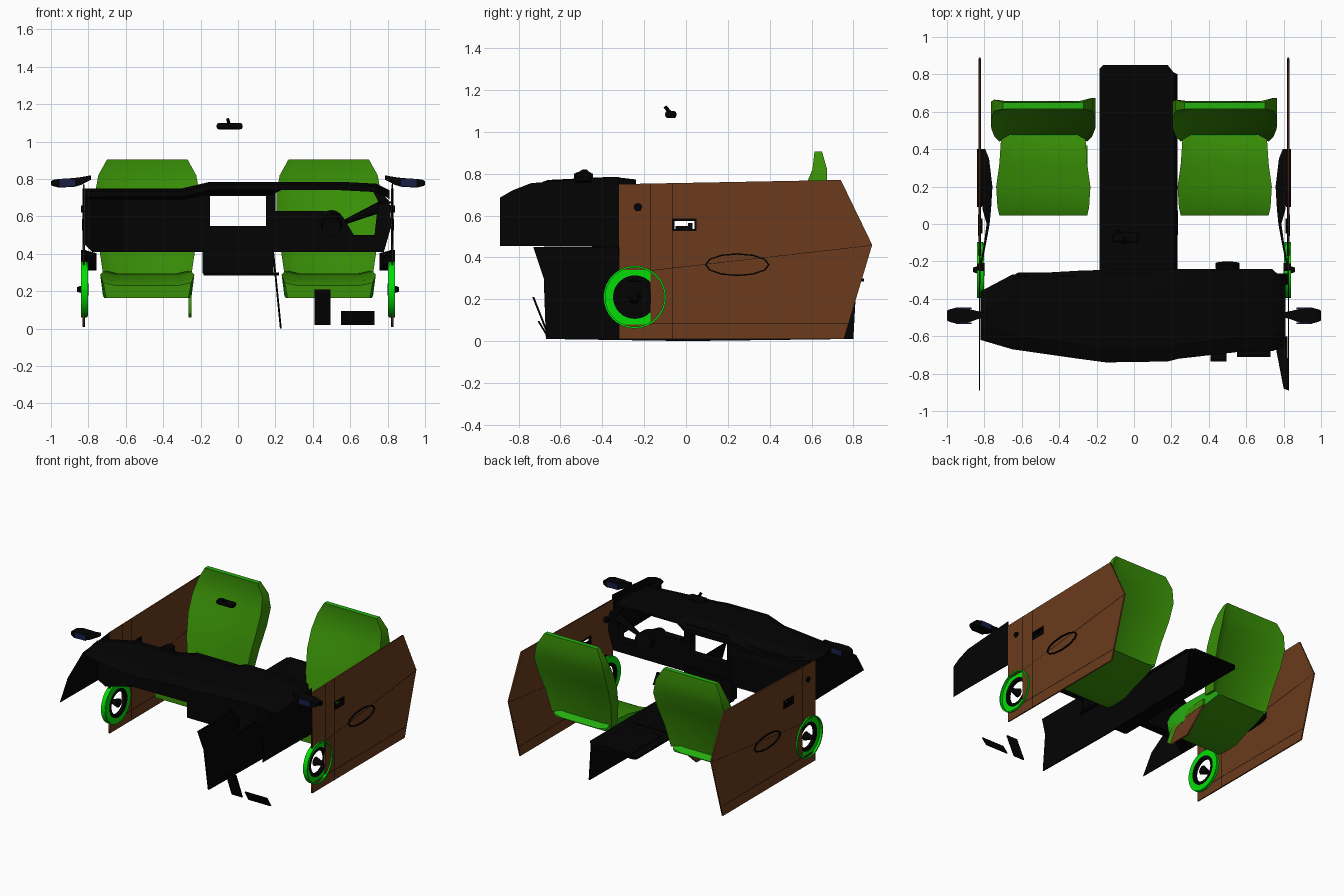
import bpy, bmesh
from math import cos, sin, pi
from mathutils import Matrix, Vector

cube = bpy.data.objects.get("Cube")
if cube:
    bpy.data.objects.remove(cube, do_unlink=True)


def material(name, rgb):
    m = bpy.data.materials.new(name)
    m.use_nodes = True
    m.diffuse_color = (*rgb, 1)
    m.node_tree.nodes["Principled BSDF"].inputs["Base Color"].default_value = (*rgb, 1)
    return m


BLACK = material("black plastic", (.001, .001, .001))
BROWN = material("brown door trim", (.145, .043, .012))
CLOTH = material("green seat cloth", (.04, .275, .002))
PIPING = material("vivid green seat edge", (.018, .43, .005))
RING = material("bright green speaker", (.001, .72, .002))
NAVY = material("navy mirror glass", (.009, .013, .06))

# Frames that stand a flat drawing up along an axis
FRAMES = {
    "X": Matrix(((0, 0, 1, 0), (1, 0, 0, 0), (0, 1, 0, 0), (0, 0, 0, 1))),
    "Y": Matrix(((1, 0, 0, 0), (0, 0, -1, 0), (0, 1, 0, 0), (0, 0, 0, 1))),
    "Z": Matrix.Identity(4),
}


def add(name, mesh, *mats, smooth=False):
    for m in mats:
        mesh.materials.append(m)
    if smooth:
        mesh.shade_smooth()
        mesh.set_sharp_from_angle(angle=.7)
    ob = bpy.data.objects.new(name, mesh)
    bpy.context.collection.objects.link(ob)
    return ob


def from_bmesh(name, bm, *mats, smooth=False):
    bmesh.ops.recalc_face_normals(bm, faces=bm.faces)
    mesh = bpy.data.meshes.new(name)
    bm.to_mesh(mesh)
    bm.free()
    return add(name, mesh, *mats, smooth=smooth)


def plate(name, loops, thick, axis, pos, mat):
    """Flat outline with holes, thickened along an axis."""
    cu = bpy.data.curves.new(name + " outline", "CURVE")
    cu.dimensions, cu.fill_mode, cu.extrude = "2D", "BOTH", thick / 2
    for loop in loops:
        sp = cu.splines.new("POLY")
        sp.points.add(len(loop) - 1)
        for p, (a, b) in zip(sp.points, loop):
            p.co = (a, b, 0, 1)
        sp.use_cyclic_u = True
    tmp = bpy.data.objects.new(name + " outline", cu)
    bpy.context.collection.objects.link(tmp)
    dg = bpy.context.evaluated_depsgraph_get()
    mesh = bpy.data.meshes.new_from_object(tmp.evaluated_get(dg))
    bpy.data.objects.remove(tmp, do_unlink=True)
    mesh.materials.clear()
    offset = {"X": (pos, 0, 0), "Y": (0, pos, 0), "Z": (0, 0, pos)}[axis]
    mesh.transform(Matrix.Translation(offset) @ FRAMES[axis])
    return add(name, mesh, mat)


def rect(a0, a1, b0, b1):
    return [(a0, b0), (a1, b0), (a1, b1), (a0, b1)]


def oval(a, b, ra, rb, n=32):
    return [(a + ra * cos(2 * pi * i / n), b + rb * sin(2 * pi * i / n)) for i in range(n)]


def box(name, x, y, z, mat, bevel=0):
    bm = bmesh.new()
    bmesh.ops.create_cube(bm, size=1)
    for v in bm.verts:
        v.co = [(r[0] + r[1]) / 2 + c * (r[1] - r[0]) for r, c in zip((x, y, z), v.co)]
    if bevel:
        bmesh.ops.bevel(bm, geom=bm.edges[:], offset=bevel, segments=2, profile=.5, affect="EDGES")
    return from_bmesh(name, bm, mat)


def loft(name, rings, *mats, rule=lambda row, i: 0, caps=(0, 0), smooth=False):
    """Closed skin through equal rings, with capped ends."""
    bm = bmesh.new()
    rows = [[bm.verts.new(p) for p in r] for r in rings]
    n = len(rows[0])
    for row, (r, q) in enumerate(zip(rows, rows[1:])):
        for i in range(n):
            f = bm.faces.new((r[i], r[(i + 1) % n], q[(i + 1) % n], q[i]))
            f.material_index = rule(row, i)
    for r, c in zip((rows[0], rows[-1]), caps):
        bm.faces.new(r).material_index = c
    return from_bmesh(name, bm, *mats, smooth=smooth)


def rod(name, a, b, r0, r1, mat, sides=16):
    a, b = Vector(a), Vector(b)
    bm = bmesh.new()
    turn = (b - a).to_track_quat("Z", "Y").to_matrix().to_4x4()
    bmesh.ops.create_cone(bm, cap_ends=True, segments=sides, radius1=r0, radius2=r1,
                          depth=(b - a).length, matrix=Matrix.Translation((a + b) / 2) @ turn)
    return from_bmesh(name, bm, mat, smooth=True)


# Seats: lofted back with bolsters, and a tapered cushion with bright sides and rear ledge
for side, cx in (("left", .485), ("right", -.485)):
    rings = []
    for z, w, yf, yb in ((.28, .235, .475, .51), (.45, .26, .5, .55),
                         (.6, .278, .545, .61), (.72, .28, .595, .655), (.82, .262, .62, .665),
                         (.905, .215, .615, .65)):
        b = .035 * min(1, (.91 - z) * 5)
        pts = [(-w, yf - b), (-.75 * w, yf), (.75 * w, yf), (w, yf - b),
               (w, yb + .6 * b), (.75 * w, yb - b / 2), (-.75 * w, yb - b / 2), (-w, yb)]
        rings.append([(cx + x, y, z) for x, y in pts])
    loft(side + " seat back", rings, CLOTH, PIPING, caps=(0, 1), smooth=True)
    rings = []
    for y, w, zt, zb in ((.045, .235, .245, .165), (.09, .245, .27, .165), (.2, .252, .29, .175),
                         (.32, .235, .305, .2), (.47, .225, .31, .235), (.54, .215, .275, .255)):
        rings.append([(cx - w + .015, y, zb), (cx + w - .015, y, zb), (cx + w, y, zt),
                      (cx + .7 * w, y, zt - .015), (cx - .7 * w, y, zt - .015), (cx - w, y, zt)])
    loft(side + " seat cushion", rings, CLOTH, PIPING, caps=(0, 1), smooth=True,
         rule=lambda row, i: int(i in (1, 5) or row == 4 and i > 0))
arch = [(.08, .06), (.13, .15), (.22, .2), (.42, .215)]
plate("right seat skirt", [arch + [(.25, .06)]], .012, "X", -.257, BROWN)
plate("right seat skirt rim", [arch + [(.42, .26), (.2, .25), (.1, .2), (.045, .09)]],
      .016, "X", -.257, CLOTH)

# Doors with everything fixed to them, mirrored
door = [(-.32, .01), (.755, .01), (.89, .46), (.74, .77), (-.32, .75),
        (-.32, .34), (-.17, .34), (-.17, .08), (-.32, .08)]
flaps = {1: [(-.89, .455), (-.73, .455), (-.32, .45), (-.32, .785), (-.74, .755), (-.83, .72), (-.89, .685)],
         -1: [(-.89, .455), (-.32, .45), (-.32, .75), (-.62, .72), (-.8, .6)]}
for side, s in (("left", 1), ("right", -1)):
    plate(side + " door", [door, rect(-.06, .045, .53, .58)], .01, "X", s * .825, BROWN)
    plate(side + " door handle frame", [rect(-.065, .05, .525, .585), rect(-.055, .04, .535, .575)],
          .016, "X", s * .825, BLACK)
    plate(side + " door handle", [[(-.05, .535), (.03, .535), (.03, .565), (.01, .565),
                                   (.01, .55), (-.05, .55)]], .02, "X", s * .82, BLACK)
    plate(side + " armrest rim", [oval(.245, .365, .155, .055, 12), oval(.245, .365, .147, .048, 12)],
          .026, "X", s * .827, BLACK)
    for i, seam in enumerate((rect(-.172, -.169, .34, .75), rect(-.067, -.064, .01, .75),
                              rect(-.17, .775, .084, .087),
                              [(-.17, .336), (.885, .456), (.885, .458), (-.17, .338)])):
        plate(f"{side} door seam {i + 1}", [seam], .0115, "X", s * .825, BLACK)
    rod(side + " lock knob", (s * .80, -.23, .64), (s * .84, -.23, .64), .022, .018, BLACK)
    # Armrest running forward into a slim pull strap
    path = ((.40, .795, .822, .03), (.35, .775, .822, .048), (.2, .757, .82, .055),
            (.08, .764, .81, .048), (0, .772, .788, .03), (-.1, .79, .802, .02),
            (-.2, .81, .82, .014), (-.25, .82, .829, .012))
    loft(side + " armrest", [[(s * a, y, .365 - h), (s * b, y, .365 - h), (s * b, y, .365 + h),
                              (s * a, y, .365 + h * .7)] for y, a, b, h in path], BLACK, smooth=True)
    # Speaker
    plate(side + " speaker ring", [oval(-.245, .21, .146, .146), oval(-.245, .21, .1, .1)],
          .02, "X", s * .813, RING)
    plate(side + " speaker rim", [oval(-.245, .21, .15, .15), oval(-.245, .21, .141, .141)],
          .032, "X", s * .824, RING)
    plate(side + " speaker surround", [oval(-.245, .21, .104, .104), oval(-.245, .21, .082, .082)],
          .023, "X", s * .813, BLACK)
    rod(side + " speaker hub", (s * .80, -.245, .21), (s * .862, -.245, .21), .032, .012, BLACK)
    # Windscreen corner panel and wing mirror
    plate(side + " corner panel", [flaps[s]], .003, "X", s * .826, BLACK)
    rings = []
    for x, y0, y1, z0, z1 in ((.785, -.495, -.475, .797, .82), (.84, -.51, -.465, .768, .81),
                              (.88, -.525, -.455, .757, .805), (.96, -.53, -.45, .755, .80),
                              (.99, -.522, -.457, .762, .795), (1.0, -.515, -.465, .768, .787)):
        rings.append([(s * x, y0, z0), (s * x, y1, z0), (s * x, y1, z1), (s * x, y0, z1)])
    loft(side + " wing mirror", rings, BLACK)
    for where, y in (("front", -.53), ("rear", -.45)):
        box(f"{side} mirror {where} glass", sorted((s * .868, s * .955)), (y - .0045, y + .0045),
            (.76, .80), NAVY)
plate("corner ledge", [[(.75, -.62), (.80, -.88), (.825, -.89), (.82, -.6)]], .01, "Z", .675, BLACK)

# Dashboard: top skin swept across, its rear edge rolled down
rings = []
for x, yf, yb, z, drop in ((-.82, -.62, -.36, .75, .06), (-.65, -.67, -.27, .75, .06),
                           (-.3, -.72, -.25, .75, .06), (-.15, -.74, -.245, .785, .07),
                           (.18, -.735, -.24, .785, .07), (.24, -.72, -.24, .785, .025),
                           (.55, -.685, -.24, .785, .025), (.74, -.68, -.24, .775, .025),
                           (.81, -.65, -.32, .74, .05)):
    rings.append([(x, yf, z - .045), (x, yf + .08, z - .015), (x, yb - .11, z), (x, yb, z - drop * .5),
                  (x, yb, z - drop), (x, yb - .06, z - drop), (x, yf + .06, z - .04)])
loft("dashboard top", rings, BLACK)
# Fascia: open driver's half, and a solid passenger half angled at its end
face = [(-.2, .41), (.78, .41), (.82, .55), (.81, .68), (.73, .765), (-.15, .765), (-.2, .74)]
cluster = [(.2, .63), (.46, .63), (.56, .6), (.62, .5), (.73, .5), (.75, .68), (.71, .755), (.2, .755)]
plate("dashboard fascia", [face, rect(-.15, .15, .55, .71), cluster], .06, "Y", -.295, BLACK)
loft("passenger fascia", [[(x, y - .07, z0), (x, y, z0), (x, y, z1 - .09), (x, y - .02, z1), (x, y - .07, z1)]
                          for x, y, z0, z1 in ((-.82, -.38, .45, .72), (-.78, -.36, .41, .73),
                                               (-.62, -.26, .41, .73), (-.17, -.255, .41, .73))], BLACK)
box("centre stack", (-.19, .19), (-.32, -.25), (.295, .45), BLACK)
rod("steering column", (.5, -.42, .54), (.5, -.21, .57), .05, .065, BLACK)
rod("column stalk", (.56, -.28, .565), (.76, -.29, .65), .012, .03, BLACK, 8)

# Centre console: top, one leaning side panel and lids
plate("console top", [[(-.185, -.3), (.22, -.3), (.22, .8), (.18, .85), (-.165, .85), (-.185, .83)]],
      .016, "Z", .292, BLACK)
panel = plate("console side", [[(-.67, .01), (0, 0), (.80, .01), (.815, .285), (-.3, .29), (-.3, .45),
                                (-.73, .45), (-.68, .3)]], .01, "X", .229, BLACK)
lean = Matrix.Identity(4)
lean[0][2] = -.1
panel.data.transform(lean)
for name, y in (("rear console lid", (.47, .83)), ("front console lid", (.19, .41))):
    box(name, (-.13, .15), y, (.296, .306), BLACK)
rod("handbrake", (-.1, -.04, .3), (.02, -.09, .32), .012, .012, BLACK, 8)

# Pedals
for name, x, y0, y1, z0, z1 in (("brake pedal", (.41, .495), -.735, -.66, .21, .02),
                                ("accelerator pedal", (.55, .73), -.71, -.665, .095, .02)):
    loft(name, [[(px, y0, z0), (px, y0 + .01, z0), (px, y1 + .01, z1), (px, y1, z1)] for px in x], BLACK)

# Rear-view mirror
box("rear view mirror", (-.115, .025), (-.1, -.045), (1.065, 1.1), BLACK, .014)
rod("rear view mirror stem", (-.045, -.07, 1.085), (-.055, -.1, 1.12), .009, .009, BLACK, 8)
